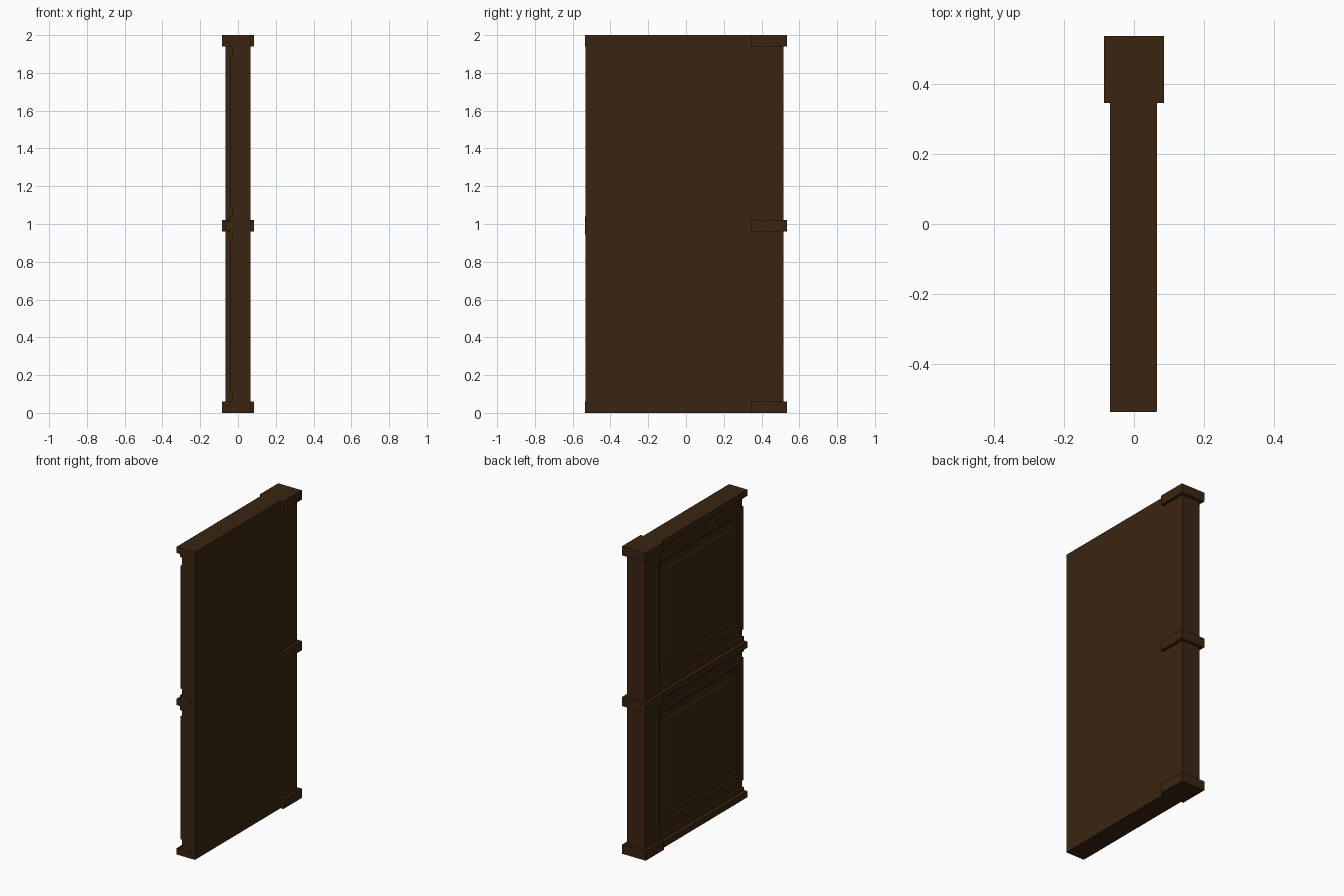
import bpy, bmesh

if "Cube" in bpy.data.objects:
    bpy.data.objects.remove(bpy.data.objects["Cube"])

wood = bpy.data.materials.new("dark_brown_wood")
wood.diffuse_color = (0.042, 0.0185, 0.0055, 1)
wood.use_nodes = True
wood.node_tree.nodes["Principled BSDF"].inputs["Base Color"].default_value = wood.diffuse_color


def finish(name, bm):
    bmesh.ops.recalc_face_normals(bm, faces=bm.faces[:])
    me = bpy.data.meshes.new(name)
    bm.to_mesh(me)
    bm.free()
    me.materials.append(wood)
    ob = bpy.data.objects.new(name, me)
    bpy.context.collection.objects.link(ob)
    return ob


def box(name, x, y, z):
    bm = bmesh.new()
    bmesh.ops.create_cube(bm, size=1)
    for v in bm.verts:
        v.co = [lo + (c + 0.5) * (hi - lo) for c, (lo, hi) in zip(v.co, (x, y, z))]
    return finish(name, bm)


def moulded_panel(name, y0, y1, z0, z1, steps):
    # rectangular rings stepping inwards, each at its own depth
    bm = bmesh.new()
    rings = []
    for d, x in steps:
        rings.append([bm.verts.new((x, y, z)) for y, z in (
            (y0 + d, z0 + d), (y1 - d, z0 + d), (y1 - d, z1 - d), (y0 + d, z1 - d))])
    for a, b in zip(rings, rings[1:]):
        for i in range(4):
            j = (i + 1) % 4
            bm.faces.new((a[i], a[j], b[j], b[i]))
    bm.faces.new(rings[-1])
    bm.faces.new(rings[0][::-1])
    return finish(name, bm)


# flat wall slab and end post
box("wall_slab", (-0.03, 0.065), (-0.532, 0.37), (0, 2))
box("end_post", (-0.066, 0.065), (0.365, 0.515), (0, 2))

# collars around the post
for name, z0 in (("base", 0), ("middle", 0.96), ("top", 1.94)):
    box(name + "_post_collar", (-0.085, 0.085), (0.345, 0.535), (z0, z0 + 0.06))

# projecting rails, each with a thinner backing strip
for name, z, strip in (("base", (0, 0.04), (0.04, 0.06)),
                       ("middle", (0.972, 1.012), (0.945, 1.04)),
                       ("top", (1.96, 2), (1.94, 1.96))):
    box(name + "_rail", (-0.068, 0.0645), (-0.535, 0.37), z)
    box(name + "_rail_strip", (-0.045, 0.0), (-0.5335, 0.37), strip)

# moulded panels on the decorated side
profile = [(0, -0.02), (0, -0.04), (0.04, -0.04), (0.05, -0.032),
           (0.095, -0.032), (0.11, -0.038)]
for name, z0, z1 in (("lower_panel", 0.105, 0.905), ("upper_panel", 1.085, 1.885)):
    moulded_panel(name, -0.532, 0.365, z0, z1, profile)
